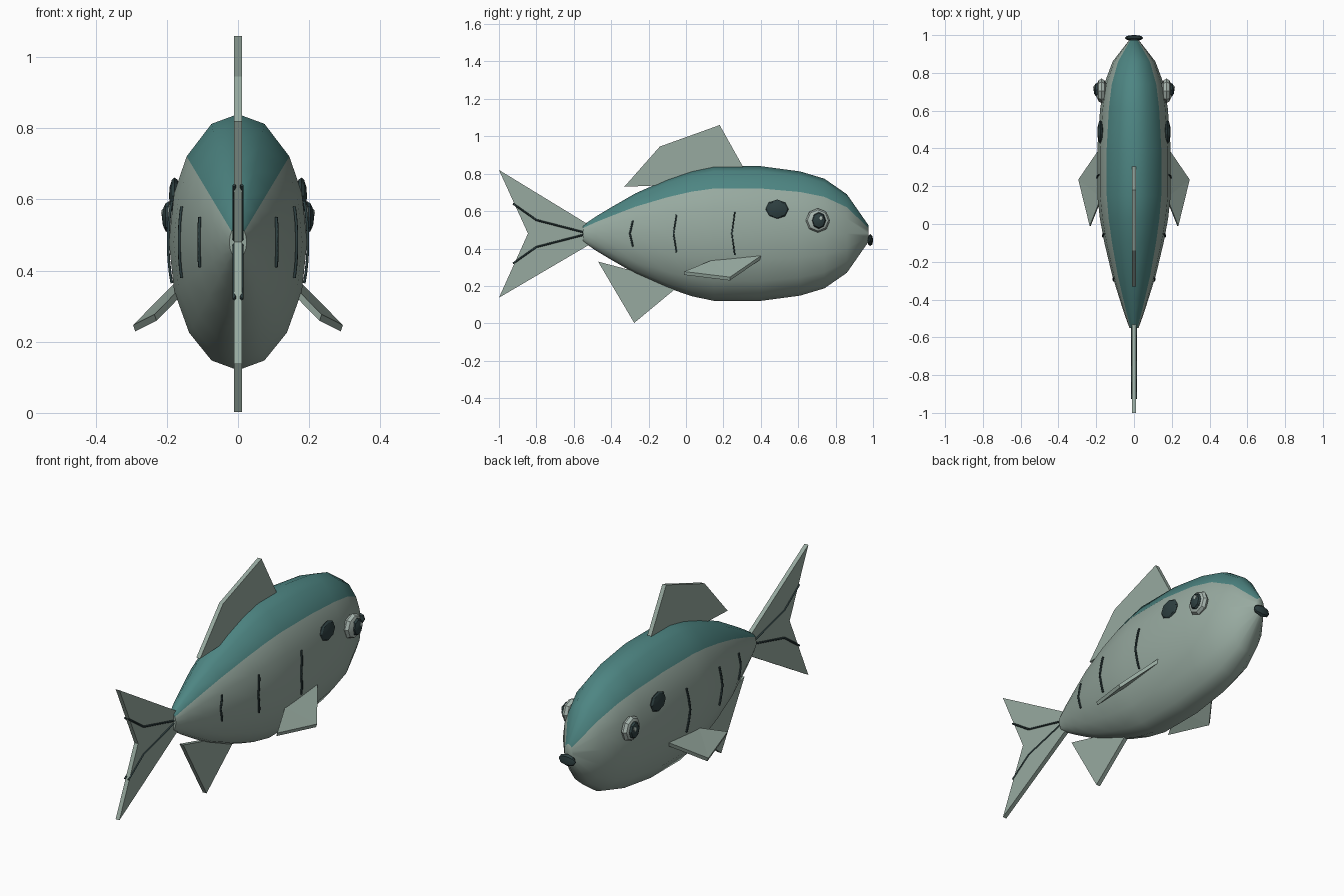
import bpy, bmesh, math
from mathutils import Matrix, Vector

if "Cube" in bpy.data.objects:
    bpy.data.objects.remove(bpy.data.objects["Cube"])


def material(name, rgb):
    m = bpy.data.materials.new(name)
    m.use_nodes = True
    m.diffuse_color = (*rgb, 1)
    m.node_tree.nodes["Principled BSDF"].inputs["Base Color"].default_value = (*rgb, 1)
    return m


silver = material("silver green", (0.31, 0.40, 0.35))
teal = material("back teal", (0.075, 0.235, 0.225))
dark = material("dark slate", (0.027, 0.05, 0.052))
pale = material("eye pale", (0.40, 0.48, 0.44))

MID = 0.48      # height of the body axis
ASPECT = 0.54   # body width over height
# (position along body, half height)
STATIONS = [(-0.55, 0.045), (-0.48, 0.092), (-0.4, 0.14), (-0.27, 0.215), (-0.1, 0.29),
            (0.03, 0.335), (0.15, 0.36), (0.4, 0.36), (0.61, 0.332), (0.74, 0.293),
            (0.86, 0.21), (0.975, 0.045)]


def finish(bm, name, mats, smooth=None):
    bmesh.ops.recalc_face_normals(bm, faces=bm.faces)
    mesh = bpy.data.meshes.new(name)
    bm.to_mesh(mesh)
    bm.free()
    for m in mats:
        mesh.materials.append(m)
    ob = bpy.data.objects.new(name, mesh)
    bpy.context.collection.objects.link(ob)
    if smooth:
        bpy.ops.object.select_all(action="DESELECT")
        ob.select_set(True)
        bpy.context.view_layer.objects.active = ob
        bpy.ops.object.shade_smooth_by_angle(angle=math.radians(smooth))
    return ob


def surface_x(y, z):
    """Half width of the body at a given length and height."""
    for (y0, h0), (y1, h1) in zip(STATIONS, STATIONS[1:]):
        if y0 <= y <= y1:
            h = h0 + (h1 - h0) * (y - y0) / (y1 - y0)
            return ASPECT * math.sqrt(max(h * h - (z - MID) ** 2, 0))
    return 0


def plate(name, points, thick, mat):
    """Solid fin in the middle plane from a side outline."""
    bm = bmesh.new()
    face = bm.faces.new([bm.verts.new((-thick / 2, y, z)) for y, z in points])
    ext = bmesh.ops.extrude_face_region(bm, geom=[face])
    bmesh.ops.translate(bm, vec=(thick, 0, 0),
                        verts=[v for v in ext["geom"] if isinstance(v, bmesh.types.BMVert)])
    return finish(bm, name, [mat])


def ball(name, centre, radii, mat, rings=6):
    """Faceted flattened sphere with its poles on the x axis."""
    bm = bmesh.new()
    bmesh.ops.create_uvsphere(bm, u_segments=8, v_segments=rings, radius=1)
    bmesh.ops.transform(bm, verts=bm.verts, matrix=Matrix.Translation(centre)
                        @ Matrix.Diagonal((*radii, 1))
                        @ Matrix.Rotation(math.pi / 2, 4, "Y"))
    return finish(bm, name, [mat], 30)


def line(name, points, radius, mat):
    curve = bpy.data.curves.new(name, "CURVE")
    curve.dimensions = "3D"
    curve.bevel_depth = radius
    curve.bevel_resolution = 0
    curve.use_fill_caps = True
    spline = curve.splines.new("POLY")
    spline.points.add(len(points) - 1)
    for p, co in zip(spline.points, points):
        p.co = (*co, 1)
    curve.materials.append(mat)
    ob = bpy.data.objects.new(name, curve)
    bpy.context.collection.objects.link(ob)
    return ob


# Body: lofted elliptical rings, teal over the back
SIDES = 16
bm = bmesh.new()
rings = []
for y, h in STATIONS:
    ring = []
    for i in range(SIDES):
        a = 2 * math.pi * i / SIDES
        if i in (2, SIDES - 2):
            a += math.radians(3) * (1 if i == 2 else -1)
        ring.append(bm.verts.new((ASPECT * h * math.sin(a), y, MID + h * math.cos(a))))
    rings.append(ring)
for r0, r1 in zip(rings, rings[1:]):
    for i in range(SIDES):
        j = (i + 1) % SIDES
        f = bm.faces.new((r0[i], r0[j], r1[j], r1[i]))
        f.material_index = 1 if i < 2 or i >= SIDES - 2 else 0
bm.faces.new(rings[0])
bm.faces.new(rings[-1])
finish(bm, "body", [silver, teal], 50)

# Middle fins
FIN = 0.022
plate("dorsal_fin", [(-0.33, 0.73), (-0.14, 0.945), (0.18, 1.06), (0.32, 0.81),
                     (0.1, 0.75), (-0.2, 0.735)], FIN, silver)
plate("tail_fin", [(-1, 0.82), (-0.5, 0.515), (-0.5, 0.43), (-1, 0.137),
                   (-0.845, 0.48)], FIN, silver)
plate("anal_fin", [(-0.47, 0.33), (-0.277, 0.002), (-0.05, 0.19), (-0.2, 0.32),
                   (-0.3, 0.285)], FIN, silver)

# Mouth
ball("mouth", (0, 0.985, 0.445), (0.05, 0.016, 0.032), dark, 4)

for side, s in (("left", 1), ("right", -1)):
    # Eye, pupil and glint
    ball(side + "_eye", (s * 0.172, 0.705, 0.55), (0.03, 0.065, 0.065), pale)
    ball(side + "_pupil", (s * 0.194, 0.71, 0.55), (0.02, 0.038, 0.045), dark)
    ball(side + "_glint", (s * 0.209, 0.722, 0.562), (0.007, 0.011, 0.013), pale)

    # Spot behind the eye
    ball(side + "_spot", (s * 0.178, 0.487, 0.61), (0.016, 0.062, 0.052), dark)

    # Chevron lines along the flank
    for n, (y, half) in enumerate([(0.245, 0.115), (-0.067, 0.1), (-0.3, 0.07)]):
        pts = []
        for k in range(-4, 5):
            py, pz = y + 0.004 * abs(k), MID + half * k / 4
            pts.append((s * (surface_x(py, pz) + 0.002), py, pz))
        line(f"{side}_flank_line_{n + 1}", pts, 0.005, dark)

    # Tail rays, mirrored up and down
    for word, u in (("upper", 1), ("lower", -1)):
        pts = [(s * 0.011, y, MID + u * dz)
               for y, dz in ((-0.54, 0.005), (-0.8, 0.072), (-0.925, 0.16))]
        line(f"{side}_{word}_tail_ray", pts, 0.005, dark)

    # Pectoral fin: folded plate sloping down and out
    bm = bmesh.new()
    front, tip, back, root = [bm.verts.new((s * x, y, z)) for x, y, z in (
        (0.165, 0.425, 0.378), (0.295, 0.235, 0.247), (0.235, -0.01, 0.277),
        (0.175, 0.14, 0.338))]
    faces = [bm.faces.new((front, tip, root)), bm.faces.new((root, tip, back))]
    ext = bmesh.ops.extrude_face_region(bm, geom=faces)
    bmesh.ops.translate(bm, vec=Vector((-s * 0.006, 0, -0.018)),
                        verts=[v for v in ext["geom"] if isinstance(v, bmesh.types.BMVert)])
    finish(bm, side + "_pectoral_fin", [silver])
